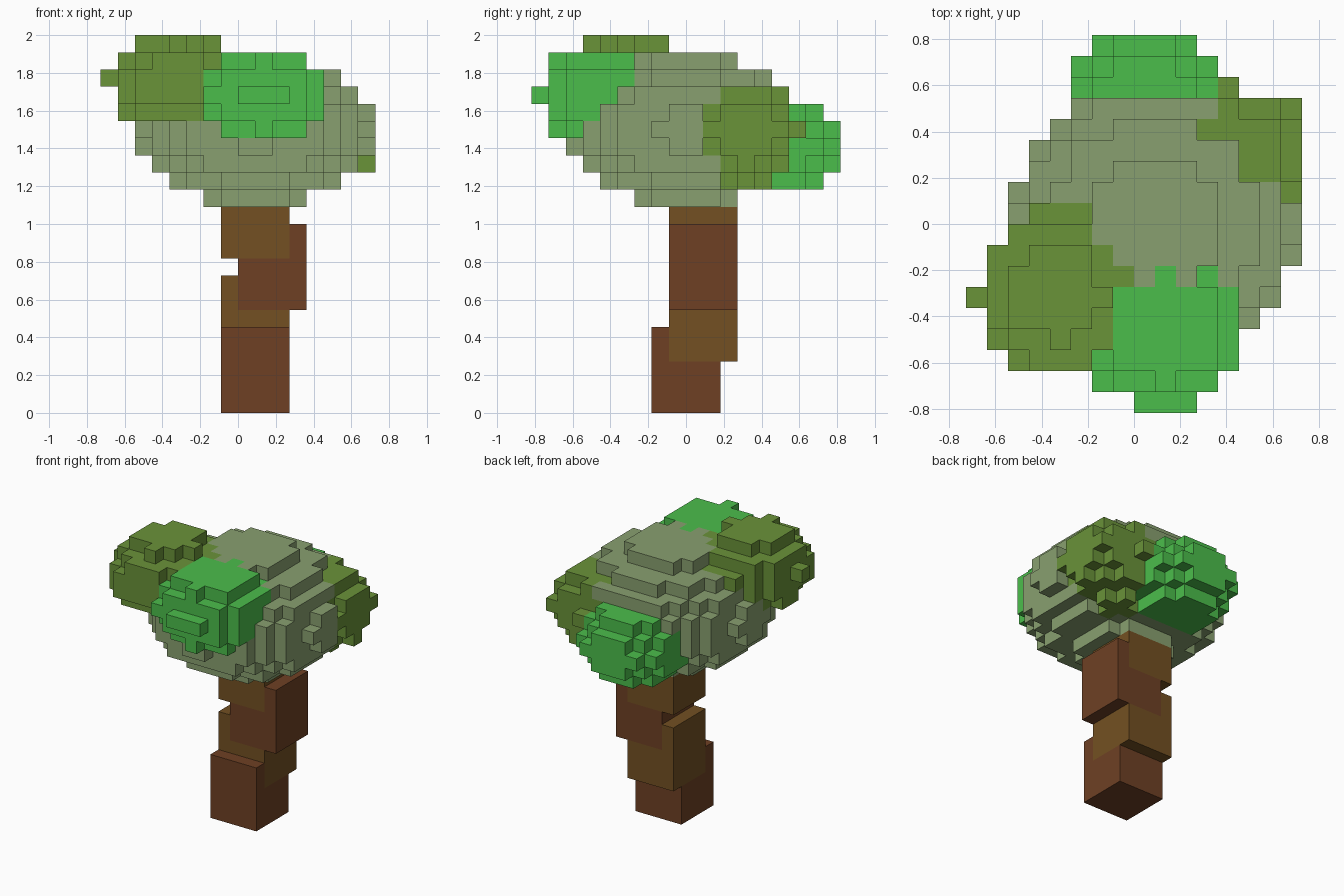
import bpy, bmesh
from mathutils import Vector

if "Cube" in bpy.data.objects:
    bpy.data.objects.remove(bpy.data.objects["Cube"], do_unlink=True)

U = 1 / 11  # edge length of one block


def make_material(name, rgb):
    linear = [((c / 255 + 0.055) / 1.055) ** 2.4 for c in rgb] + [1.0]
    mat = bpy.data.materials.new(name)
    mat.use_nodes = True
    mat.diffuse_color = linear
    shader = next(n for n in mat.node_tree.nodes if n.type == 'BSDF_PRINCIPLED')
    shader.inputs["Base Color"].default_value = linear
    shader.inputs["Roughness"].default_value = 0.9
    return mat


red_bark = make_material("red brown bark", (110, 64, 36))
gold_bark = make_material("golden brown bark", (115, 80, 34))
sage = make_material("sage leaves", (137, 160, 112))
olive = make_material("olive leaves", (106, 147, 57))
green = make_material("bright green leaves", (75, 190, 75))


def box(x0, x1, y0, y1, z0, z1):
    """Grid cells filling a box."""
    return {(x, y, z) for x in range(x0, x1) for y in range(y0, y1) for z in range(z0, z1)}


def blob(center, squares):
    """Grid cells whose middles lie inside an ellipsoid (squared radii)."""
    def inside(cell):
        return sum((i + 0.5 - c) ** 2 / s for i, c, s in zip(cell, center, squares)) <= 1
    return {cell for cell in box(-10, 10, -10, 10, 8, 24) if inside(cell)}


# Parts in order; where two overlap, the later one owns the blocks
parts = [
    ("trunk_base", red_bark, box(-1, 3, -2, 2, 0, 5)),
    ("trunk_lower", gold_bark, box(-1, 3, -1, 3, 3, 8)),
    ("trunk_middle", red_bark, box(0, 4, -1, 3, 6, 11)),
    ("trunk_upper", gold_bark, box(-1, 3, -1, 3, 9, 14)),
    ("main_crown", sage, blob((1, 0, 16.5), (46, 46, 20))),
    ("right_front_clump", olive, blob((-3.75, -3.2, 19.3), (14.3, 15.5, 7.8))),
    ("left_back_clump", olive, blob((4.5, 3.5, 16.3), (15.9, 9.4, 9))),
    ("back_clump", green, blob((0.5, 5.7, 15.5), (15, 11, 7))),
    ("front_clump", green, blob((1.4, -5, 18.5), (16, 14, 7.5))),
]

owner = {}
for name, mat, cells in parts:
    for cell in cells:
        owner[cell] = name


def build(name, mat):
    """Mesh the exposed sides of all blocks owned by a part."""
    bm = bmesh.new()
    corners = {}

    def corner(p):
        key = tuple(round(v) for v in p)
        if key not in corners:
            corners[key] = bm.verts.new(Vector(key) * U)
        return corners[key]

    for cell in sorted(c for c in owner if owner[c] == name):
        for axis in range(3):
            for sign in (-1, 1):
                step = Vector((0, 0, 0))
                step[axis] = sign
                if tuple(round(a + b) for a, b in zip(cell, step)) in owner:
                    continue
                # two in-plane directions ordered so the face looks outward
                a, b = Vector((0, 0, 0)), Vector((0, 0, 0))
                a[(axis + 1) % 3] = 1
                b[(axis + 2) % 3] = 1
                if sign < 0:
                    a, b = b, a
                o = Vector(cell)
                if sign > 0:
                    o = o + step
                bm.faces.new([corner(p) for p in (o, o + a, o + a + b, o + b)])
    mesh = bpy.data.meshes.new(name)
    bm.to_mesh(mesh)
    bm.free()
    mesh.materials.append(mat)
    obj = bpy.data.objects.new(name, mesh)
    bpy.context.collection.objects.link(obj)


for name, mat, cells in parts:
    build(name, mat)
